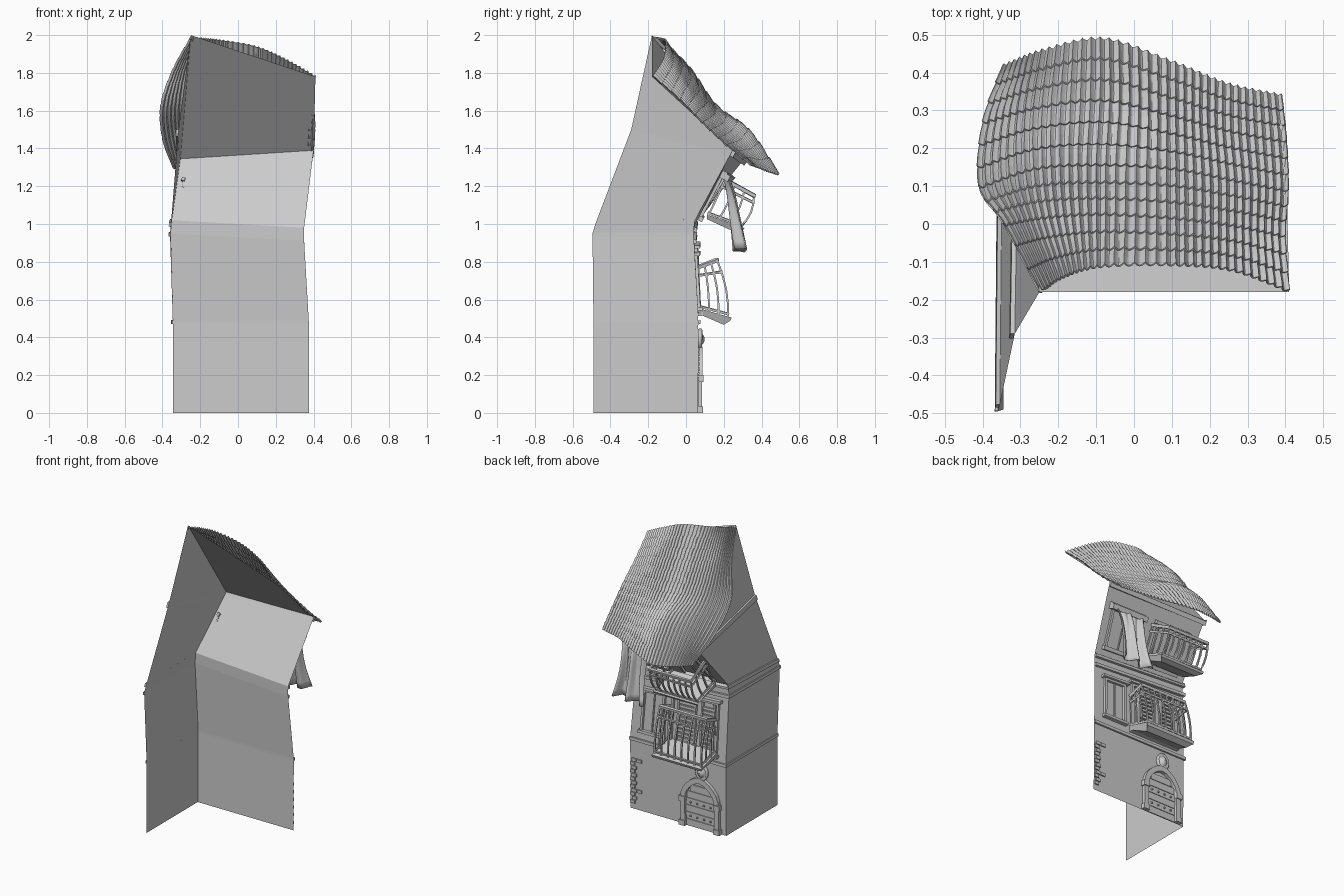
import bpy, bmesh, math, random
from mathutils import Vector as V

if "Cube" in bpy.data.objects:
    bpy.data.objects.remove(bpy.data.objects["Cube"])
random.seed(4)

def make(name, verts, faces, smooth=False, thick=0):
    me = bpy.data.meshes.new(name)
    me.from_pydata([tuple(v) for v in verts], [], faces)
    ob = bpy.data.objects.new(name, me)
    bpy.context.collection.objects.link(ob)
    bm = bmesh.new(); bm.from_mesh(me)
    bmesh.ops.recalc_face_normals(bm, faces=bm.faces)
    bm.to_mesh(me); bm.free()
    for p in me.polygons:
        p.use_smooth = smooth
    if thick:
        m = ob.modifiers.new("thickness", 'SOLIDIFY'); m.thickness = thick; m.offset = 0
    return ob

# Leaning storeys: nominal height, facade left / right corner, rear corner of side wall
LEVELS = [(0, V((-.345, .06, 0)), V((.375, .06, 0)), V((-.345, -.49, 0))),
          (.48, V((-.345, .065, .48)), V((.375, .065, .48)), V((-.345, -.49, .48))),
          (.95, V((-.355, .045, .95)), V((.35, .04, .91)), V((-.36, -.495, .95))),
          (1.0, V((-.35, .045, 1.02)), V((.35, .04, .98)), V((-.355, -.48, 1.0))),
          (1.36, V((-.305, .31, 1.345)), V((.40, .245, 1.39)), V((-.315, -.29, 1.5)))]
APEX, RIDGE_R = V((-.25, -.18, 2.0)), V((.41, -.18, 1.78))

def surf(k, u, z, d, sign):
    i = 0
    while i < 3 and z > LEVELS[i + 1][0]:
        i += 1
    lo, hi = LEVELS[i], LEVELS[i + 1]
    t = (z - lo[0]) / (hi[0] - lo[0])
    a, b = lo[1].lerp(hi[1], t), lo[k].lerp(hi[k], t)
    up = hi[1].lerp(hi[k], u) - lo[1].lerp(lo[k], u)
    return a.lerp(b, u) + (b - a).cross(up).normalized() * d * sign

def front(x, z, d):          # point on the facade, d outwards
    return surf(2, (x + .345) / .72, z, d, -1)

def side(u, z, d):           # point on the side wall, u from front to rear
    return surf(3, u, z, d, 1)

QUADS = [(0, 1, 3, 2), (4, 6, 7, 5), (0, 4, 5, 1), (2, 3, 7, 6), (0, 2, 6, 4), (1, 5, 7, 3)]

def boxes(name, items, W=front):     # items: x0,x1,z0,z1,d0,d1 warped onto a wall
    vs, fs = [], []
    for x0, x1, z0, z1, d0, d1 in items:
        n = len(vs)
        vs += [W(x, z, d) for x in (x0, x1) for z in (z0, z1) for d in (d0, d1)]
        fs += [tuple(n + i for i in q) for q in QUADS]
    return make(name, vs, fs)

def bars(name, paths, r):            # thin square rods along point paths
    vs, fs = [], []
    for pts in paths:
        n = len(vs)
        for i, p in enumerate(pts):
            t = (pts[min(i + 1, len(pts) - 1)] - pts[max(i - 1, 0)]).normalized()
            a = t.cross(V((.3, .2, 1)) if abs(t.z) < .8 else V((1, 0, 0))).normalized()
            b = t.cross(a)
            vs += [p + a * r * s + b * r * q for s, q in ((1, 1), (-1, 1), (-1, -1), (1, -1))]
        for i in range(len(pts) - 1):
            for j in range(4):
                o, k = n + 4 * i, (j + 1) % 4
                fs.append((o + j, o + k, o + 4 + k, o + 4 + j))
        fs += [(n, n + 1, n + 2, n + 3), tuple(len(vs) - 1 - j for j in range(4))]
    return make(name, vs, fs)

# Walls: single sheets, open at the rear and on the right
strip = [(2 * i, 2 * i + 1, 2 * i + 3, 2 * i + 2) for i in range(4)]
make("front_wall", [p for l in LEVELS for p in (l[1], l[2])], strip)
make("side_wall", [p for l in LEVELS for p in (l[1], l[3])] + [APEX], strip + [(8, 9, 10)])
make("roof_underside", [LEVELS[4][1], LEVELS[4][2], RIDGE_R, APEX], [(0, 1, 2, 3)])

# Storey mouldings on both walls
bands = [(.47, .49, .012), (.935, .955, .014), (.985, 1.005, .018), (1.335, 1.36, .02)]
boxes("front_mouldings", [(-.355, .375, a, b, 0, d) for a, b, d in bands])
boxes("side_mouldings", [(-.02, 1, a, b, 0, d * .6) for a, b, d in bands], side)

# Wavy tiled roof: rows of control points from ridge to eave, one column each
C = [[V(p) for p in col] for col in (
    ((-.25, -.18, 1.99), (-.345, 0, 1.82), (-.41, .1, 1.63), (-.40, .27, 1.45), (-.345, .425, 1.30)),
    ((-.19, -.14, 1.985), (-.24, .02, 1.83), (-.26, .15, 1.64), (-.26, .31, 1.5), (-.24, .465, 1.28)),
    ((-.09, -.11, 1.975), (-.09, .03, 1.79), (-.09, .16, 1.61), (-.08, .33, 1.5), (-.08, .495, 1.265)),
    ((.1, -.105, 1.94), (.1, .02, 1.75), (.1, .15, 1.58), (.1, .29, 1.45), (.1, .435, 1.285)),
    ((.26, -.12, 1.87), (.26, 0, 1.72), (.26, .12, 1.56), (.25, .25, 1.43), (.25, .375, 1.31)),
    ((.41, -.175, 1.785), (.4, -.03, 1.66), (.408, .09, 1.54), (.403, .22, 1.42), (.39, .345, 1.32)))]

def spline(P, t):
    s = min(int(t * (len(P) - 1)), len(P) - 2)
    f = t * (len(P) - 1) - s
    b, c = P[s], P[s + 1]
    a = P[s - 1] if s else 2 * b - c
    d = P[s + 2] if s + 2 < len(P) else 2 * c - b
    return .5 * (2 * b + (c - a) * f + (2 * a - 5 * b + 4 * c - d) * f * f + (3 * b - a - 3 * c + d) * f ** 3)

def roof(u, v):
    return spline([spline(c, v) for c in C], u)

COLS, SEG, ROWS = 36, 6, 12
NU = COLS * SEG
vs, fs = [], []
for r in range(ROWS):
    for k, lift in ((0, 0), (.5, .002), (1, .005)):
        v = (r + k) / ROWS
        for i in range(NU + 1):
            u = i / NU
            p, e = roof(u, v), .004
            n = (roof(min(u + e, 1), v) - roof(max(u - e, 0), v)).cross(
                roof(u, max(v - e, 0)) - roof(u, min(v + e, 1))).normalized()
            vs.append(p + n * (lift - .003 + .010 * abs(math.sin(math.pi * u * COLS))))
for r in range(ROWS * 3 - 1):
    for i in range(NU):
        a = r * (NU + 1) + i
        fs.append((a, a + 1, a + NU + 2, a + NU + 1))
make("roof_tiles", vs, fs, thick=.004)

# Arched door with planks, studs and a smooth, slightly pointed stone surround
DX, DR, SP = -.16, .11, .19
def ring(q, a):
    return DX + q * math.cos(a), SP + q * math.sin(a) * (1 + .12 * math.sin(a) ** 6)
boxes("door_planks", [(DX - w, DX + w, z, z + .045, 0, .008) for w, z in
                      ((.11, 0), (.11, .048), (.11, .096), (.11, .144), (.105, .192), (.08, .24))])
boxes("door_studs", [(DX + x - .005, DX + x + .005, z - .005, z + .005, 0, .016)
                     for x in (-.075, -.025, .025, .075) for z in (.07, .165)])
boxes("door_pillars", [(DX + s * .127 - .017, DX + s * .127 + .017, 0, .19, 0, .024) for s in (-1, 1)])
boxes("door_pillar_blocks", [(DX + s * .13 - .022, DX + s * .13 + .022, z, z + .035, 0, .03)
                             for s in (-1, 1) for z in (0, .165)])
vs, fs = [], []
for i in range(12):
    n = len(vs)
    for a in (math.pi * i / 12, math.pi * (i + 1) / 12):
        vs += [front(*ring(q, a), d) for q in (.11, .144) for d in (0, .024)]
    fs += [tuple(n + j for j in q) for q in QUADS[2:]]
make("door_arch", vs, fs)

# Round carved medallion above the door
vs, fs = [], []
prof = [(.05, 0), (.052, .015), (.044, .022), (.036, .012), (.028, .02), (.014, .032), (.002, .034)]
for q, d in prof:
    vs += [front(-.17 + q * .9 * math.cos(a * math.pi / 8), .39 + q * 1.1 * math.sin(a * math.pi / 8), d) for a in range(16)]
for k in range(len(prof) - 1):
    fs += [(16 * k + a, 16 * k + (a + 1) % 16, 16 * k + 16 + (a + 1) % 16, 16 * k + 16 + a) for a in range(16)]
make("medallion", vs, fs, True)

# Exposed bricks near the corner, a few rows with gaps
bricks = []
for r in range(12):
    x = .372 - (r % 2) * .012
    for _ in range(random.choice((1, 1, 2))):
        bricks.append((x - .034, x, .04 + r * .026, .061 + r * .026, 0, .008))
        x -= .038
boxes("corner_bricks", bricks)

def window(name, x0, x1, z0, z1):
    f, m = .016, (x0 + x1) / 2
    boxes(name + "_frame", [
        (x0, x0 + f, z0, z1, 0, .016), (x1 - f, x1, z0, z1, 0, .016), (x0, x1, z1 - f, z1, 0, .016),
        (x0 - .01, x1 + .01, z0 - .015, z0 + .005, 0, .026), (x0 - .02, x1 + .02, z1, z1 + .018, 0, .03),
        (m - .004, m + .004, z0, z1, 0, .008)])

def shutter(name, x0, x1, z0, z1):
    it = [(x0, x0 + .012, z0, z1, 0, .018), (x1 - .012, x1, z0, z1, 0, .018)]
    it += [(x0, x1, z0 + i * .028, z0 + i * .028 + .018, 0, .012) for i in range(int((z1 - z0) / .028))]
    boxes(name + "_shutter", it)

window("middle_window", .13, .30, .56, .86)
window("middle_balcony_door", -.28, .08, .53, .89)
shutter("middle_left", -.255, -.15, .57, .87)
shutter("middle_right", -.11, .03, .57, .87)
window("upper_balcony_door", -.26, -.03, 1.04, 1.25)
window("upper_window", .1, .32, 1.05, 1.25)

def balcony(name, x0, x1, A, B, Ct, D, slab, count=7):
    # A..D are (y, z): wall bottom, outer bottom, outer top, wall top
    A, B, Ct, D = (V((0,) + p) for p in (A, B, Ct, D))
    def P(x, s, h):
        q = A.lerp(B, s).lerp(D.lerp(Ct, s), h)
        q += (B - A).normalized() * s * .02 * math.sin(math.pi * h)
        return V((x, q.y, q.z))
    hs = [0, .25, .5, .75, 1]
    posts = [[P(x0 + (x1 - x0) * i / count, 1, h) for h in hs] for i in range(count + 1)]
    posts += [[P(x, s, h) for h in hs] for x in (x0, x1) for s in (.05, .36, .68)]
    bars(name + "_balusters", posts, .005)
    rail = lambda h: [P(x0, 0, h), P(x0, 1, h), P(x1, 1, h), P(x1, 0, h)]
    bars(name + "_top_rail", [rail(1)], .009)
    bars(name + "_lower_rails", [rail(.8), rail(.05)], .006)
    # Floor slab narrowing downwards
    out = (B - A).normalized() * .02
    vs = []
    for x, e in ((x0 - .012, .03), (x1 + .012, -.03)):
        for p, q in ((A, 0), (B + out, 0), (B + out * .6, slab * .4), (B - out * 1.2, slab), (A, slab * .6)):
            vs.append(V((x + (e if q == slab else 0), p.y, p.z - q)))
    make(name + "_floor", vs, [(0, 1, 2, 3, 4), (9, 8, 7, 6, 5)] +
         [(i, (i + 1) % 5, 5 + (i + 1) % 5, 5 + i) for i in range(5)])

balcony("middle_balcony", -.27, .08, (.065, .555), (.222, .51), (.165, .81), (.06, .77), .05)
balcony("upper_balcony", -.29, .02, (.11, 1.05), (.29, .985), (.36, 1.15), (.20, 1.24), .04)

# Hanging cloth below a header in front of the upper window
path = [V((0, y, z)) for y, z in ((.215, 1.245), (.24, 1.15), (.262, 1.0), (.285, .86))]
vs, fs, N = [], [], 40
for j in range(11):
    v = j / 10
    q = spline(path, v)
    w = .115 - .025 * math.sin(math.pi * v)
    for i in range(N + 1):
        t = i / N * 2 - 1
        fold = (.008 + .024 * v) * math.sin(t * 6.5 + 1.2 * v) + .006 * math.sin(t * 15)
        vs.append((.21 + .01 * v + w * t, q.y + fold, q.z + .01 * t * v))
for j in range(10):
    fs += [(j * (N + 1) + i, j * (N + 1) + i + 1, (j + 1) * (N + 1) + i + 1, (j + 1) * (N + 1) + i) for i in range(N)]
make("hanging_cloth", vs, fs, True, .006)
boxes("cloth_header", [(.07, .34, 1.235, 1.262, 0, .05)])
